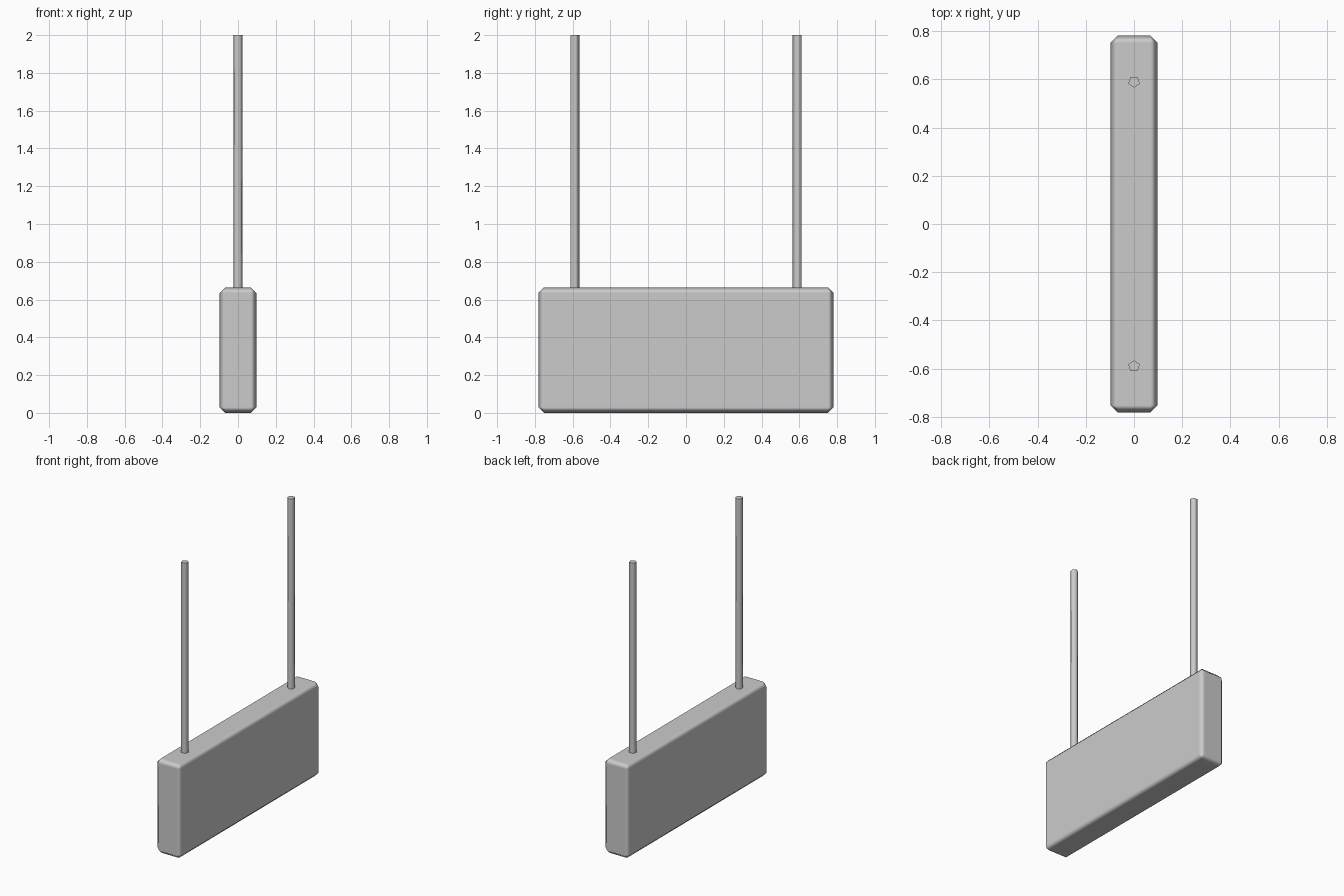
import bpy, math

if "Cube" in bpy.data.objects:
    bpy.data.objects.remove(bpy.data.objects["Cube"])

# Hanging board with chamfered edges
bpy.ops.mesh.primitive_cube_add(size=1, location=(0, 0, 0.3325))
board = bpy.context.object
board.name = "board"
board.scale = (0.195, 1.563, 0.665)
bpy.ops.object.transform_apply(location=False, rotation=False, scale=True)
bpy.ops.object.shade_smooth()
bevel = board.modifiers.new("edge_bevel", 'BEVEL')
bevel.width = 0.03
bevel.segments = 1
bevel.harden_normals = True

# Two five-sided hanger rods, mirrored, flat sides facing outwards
ROD_BOTTOM, ROD_TOP = 0.655, 2.0
for name, side in (("front_rod", -1), ("back_rod", 1)):
    bpy.ops.mesh.primitive_cylinder_add(
        vertices=5, radius=0.025, depth=ROD_TOP - ROD_BOTTOM,
        location=(0, side * 0.59, (ROD_TOP + ROD_BOTTOM) / 2),
        rotation=(0, 0, math.pi if side > 0 else 0))
    rod = bpy.context.object
    rod.name = name
    bpy.ops.object.shade_smooth_by_angle(angle=math.radians(80))
